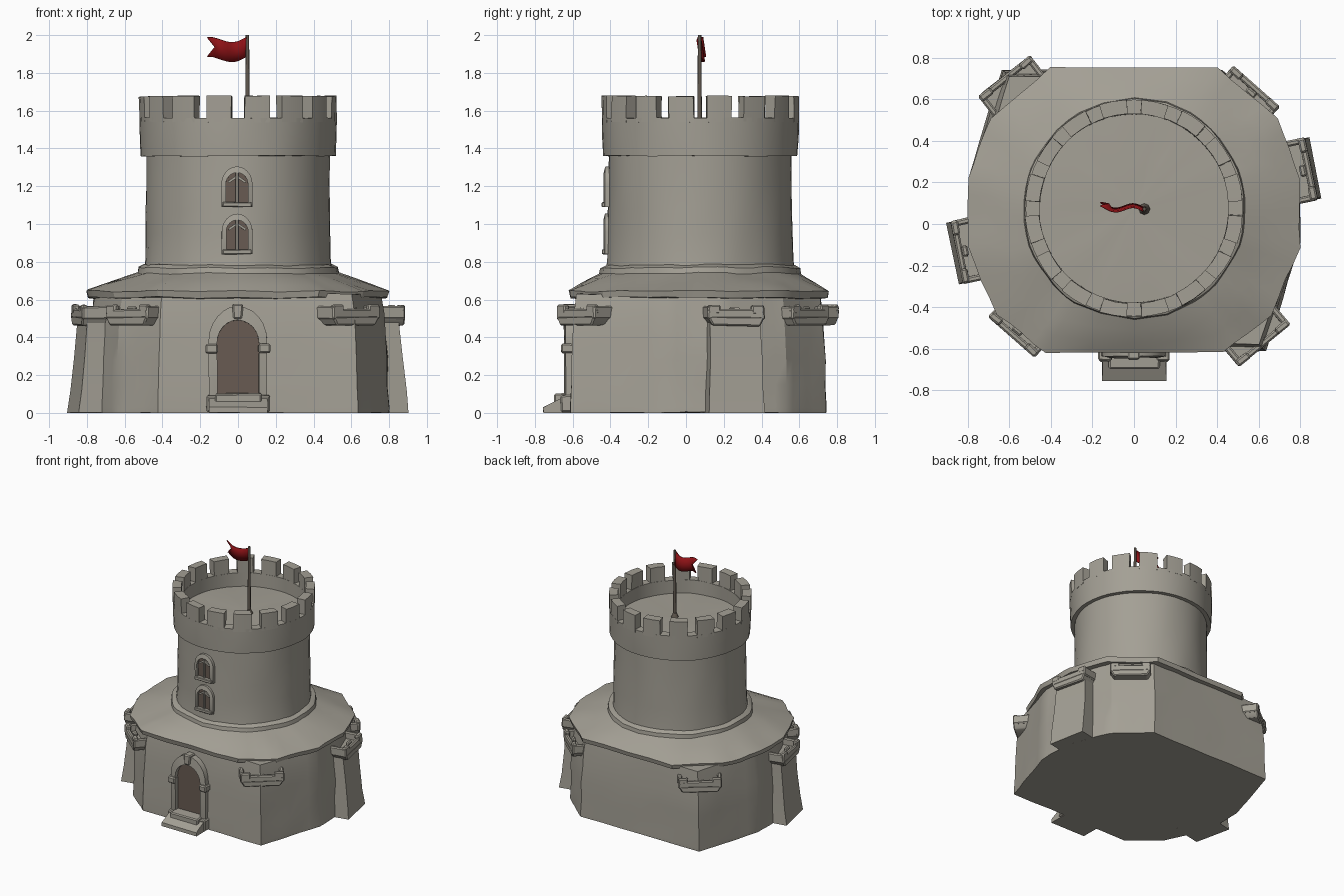
import bpy, bmesh, math
from mathutils import Vector, Matrix, noise

cube = bpy.data.objects.get("Cube")
if cube:
    bpy.data.objects.remove(cube)


def material(name, rgb):
    m = bpy.data.materials.new(name)
    m.use_nodes = True
    m.diffuse_color = (*rgb, 1)
    bsdf = m.node_tree.nodes["Principled BSDF"]
    bsdf.inputs["Base Color"].default_value = (*rgb, 1)
    bsdf.inputs["Roughness"].default_value = 0.9
    return m


STONE = material("stone", (0.37, 0.35, 0.30))
WOOD = material("brown wood", (0.14, 0.105, 0.085))
POLE = material("dark pole", (0.12, 0.10, 0.08))
RED = material("red cloth", (0.27, 0.006, 0.008))
CENTRE = Vector((0, 0.075, 0))


def finish(name, bm, mat, rough=0.0, angle=35, matrix=None):
    """Turn a bmesh into an object with a hand-hewn surface."""
    if matrix:
        bm.transform(matrix)
    bmesh.ops.recalc_face_normals(bm, faces=bm.faces)
    for v in bm.verts:
        p = v.co.copy()
        v.co += noise.noise_vector(p * 5) * rough + noise.noise_vector(p * 14) * rough * 0.4
        v.co.z = max(v.co.z, 0)
    mesh = bpy.data.meshes.new(name)
    bm.to_mesh(mesh)
    bm.free()
    mesh.materials.append(mat)
    ob = bpy.data.objects.new(name, mesh)
    bpy.context.collection.objects.link(ob)
    bpy.ops.object.select_all(action='DESELECT')
    ob.select_set(True)
    bpy.context.view_layer.objects.active = ob
    bpy.ops.object.shade_smooth_by_angle(angle=math.radians(angle))
    return ob


def loft(rings, caps=True):
    bm = bmesh.new()
    rows = [[bm.verts.new(p) for p in ring] for ring in rings]
    n = len(rows[0])
    for a, b in zip(rows, rows[1:]):
        for i in range(n):
            bm.faces.new((a[i], a[(i + 1) % n], b[(i + 1) % n], b[i]))
    if caps:
        bm.faces.new(rows[0])
        bm.faces.new(rows[-1])
    return bm


def circle(r, z, n=48):
    return [CENTRE + Vector((r * math.cos(t), r * math.sin(t), z))
            for t in (math.tau * i / n for i in range(n))]


def outline(corners, z, grow=1.0, cuts=6):
    pts = []
    for i, a in enumerate(corners):
        b = corners[(i + 1) % len(corners)]
        for k in range(cuts):
            p = Vector((*a, 0)).lerp(Vector((*b, 0)), k / cuts)
            p = CENTRE + (p - CENTRE) * grow
            pts.append(Vector((p.x, p.y, z)))
    return pts


def block(name, size, matrix, mat=STONE, rough=0.006, taper=1.0, bevel=0.008):
    """Bevelled block; taper narrows its bottom."""
    bm = bmesh.new()
    bmesh.ops.create_cube(bm, size=1)
    for v in bm.verts:
        k = taper if v.co.z < 0 else 1
        v.co = Vector((v.co.x * size[0] * k, v.co.y * size[1], v.co.z * size[2]))
    if bevel:
        bmesh.ops.bevel(bm, geom=bm.edges[:], offset=bevel, segments=1, affect='EDGES')
    return finish(name, bm, mat, rough, 30, matrix)


def at(x, y, z):
    return Matrix.Translation((x, y, z))


# Lower keep: two opposite sharp corners, two cut corners
wall = [(0.63, -0.605), (0.79, -0.1), (0.79, 0.2), (0.66, 0.53), (0.42, 0.735),
        (-0.63, 0.735), (-0.79, 0.22), (-0.79, -0.06), (-0.64, -0.42), (-0.42, -0.605)]
finish("lower_keep_wall", loft([outline(wall, z, g) for z, g in
       ((0, 1.01), (0.03, 1.01), (0.15, 1), (0.28, 1), (0.4, 0.99), (0.52, 0.98), (0.63, 0.96))]),
       STONE, 0.009, 28)

# Sloping roof between the eave and the round tower
half = [(0.43, -0.62), (0.66, -0.44), (0.80, -0.11), (0.80, 0.22), (0.69, 0.51), (0.40, 0.755)]
eave = half + [(-x, y) for x, y in reversed(half)]
edge = outline(eave, 0.645, cuts=4)


def roof_ring(r, z, t):
    ring = []
    for p in edge:
        d = Vector((p.x, p.y, 0)) - CENTRE
        q = CENTRE + d.normalized() * r
        q = Vector((p.x, p.y, 0)).lerp(q, t)
        ring.append(Vector((q.x, q.y, z)))
    return ring


finish("roof", loft([outline(eave, 0.605, 0.9, 4), outline(eave, 0.61, 0.99, 4), edge]
       + [roof_ring(0.535, z, t) for z, t in ((0.68, 0.33), (0.71, 0.66), (0.74, 1))]
       + [roof_ring(r, z, 1) for r, z in ((0.53, 0.77), (0.50, 0.785), (0.45, 0.785))]),
       STONE, 0.010, 28)

# Round tower, parapet and floor
finish("tower", loft([circle(r, z) for r, z in ((0.50, 0.74), (0.492, 0.82), (0.488, 0.95),
       (0.487, 1.08), (0.485, 1.22), (0.485, 1.40))]), STONE, 0.006)
finish("parapet", loft([circle(r, z) for r, z in ((0.44, 1.36), (0.515, 1.36), (0.52, 1.46),
       (0.522, 1.562), (0.455, 1.562), (0.455, 1.455), (0.25, 1.46), (0.03, 1.46))]), STONE, 0.005)

# Battlements
COUNT = 16
for i in range(COUNT):
    mid = math.tau * (i + 0.5) / COUNT - math.pi / 2
    bm = bmesh.new()
    rows = []
    for k in (-1, 0, 1):
        t = mid + k * 0.128
        d = Vector((math.cos(t), math.sin(t), 0))
        rows.append([bm.verts.new(CENTRE + d * r + Vector((0, 0, z)))
                     for r, z in ((0.457, 1.54), (0.522, 1.54), (0.524, 1.677), (0.457, 1.677))])
    for a, b in zip(rows, rows[1:]):
        for j in range(4):
            bm.faces.new((a[j], a[(j + 1) % 4], b[(j + 1) % 4], b[j]))
    bm.faces.new(rows[0])
    bm.faces.new(rows[-1])
    finish(f"merlon_{i + 1}", bm, STONE, 0.006, 30)


# Small balconies: local +y points outward, the origin is on the wall
def balcony(name, x, y, out, width, depth):
    m = at(x, y, 0) @ Matrix.Rotation(out - math.pi / 2, 4, 'Z')
    block(name + "_floor", (width, depth + 0.1, 0.05), m @ at(0, depth / 2 - 0.05, 0.487), taper=0.82)
    block(name + "_front", (width, 0.03, 0.05), m @ at(0, depth - 0.015, 0.525))
    for s in (-1, 1):
        block(name + "_side", (0.03, depth + 0.1, 0.07), m @ at(s * (width / 2 - 0.015), depth / 2 - 0.05, 0.53))
        block(name + "_post", (width * 0.22, 0.035, 0.05), m @ at(s * width * 0.38, depth - 0.017, 0.548))
    block(name + "_tooth", (width * 0.18, 0.03, 0.035), m @ at(0, depth - 0.04, 0.545))
    return m


for side in (1, -1):
    tag = "left" if side > 0 else "right"
    turn = 0 if side > 0 else math.pi
    # Sharp and cut corners
    cy = -0.51 if side > 0 else 0.635
    balcony(f"{tag}_sharp_corner_balcony", side * 0.565, cy, math.radians(-51) + turn, 0.32, 0.10)
    cy = 0.62 if side > 0 else -0.50
    balcony(f"{tag}_cut_corner_balcony", side * 0.55, cy, math.radians(48) + turn, 0.30, 0.06)
    # Side buttress, flaring toward the ground
    cy = 0.245 if side > 0 else -0.115
    m = balcony(f"{tag}_side_balcony", side * 0.75, cy, math.radians(12) + turn, 0.31, 0.105)
    bm = bmesh.new()
    rows = [[(-w, -0.12, z), (w, -0.12, z), (w, d, z), (-w, d, z)]
            for z, w, d in ((0, 0.15, 0.125), (0.12, 0.145, 0.11), (0.3, 0.14, 0.09), (0.48, 0.135, 0.075))]
    finish(f"{tag}_buttress", loft(rows), STONE, 0.008, 30, m)


# Arched openings facing the front
def arch(x, w, z0, spring, rise, y):
    top = [Vector((x + w * math.cos(t), y, spring + rise * math.sin(t)))
           for t in (math.pi * i / 12 for i in range(13))]
    return [Vector((x + w, y, z0))] + top + [Vector((x - w, y, z0))]


def panel(name, shape, front, back):
    finish(name, loft([arch(*shape, front), arch(*shape, back)]), WOOD)


def frame(name, inner, outer, front, back, rough):
    rings = [arch(*outer, back), arch(*outer, front + 0.008), arch(*inner, front), arch(*inner, back)]
    finish(name, loft(rings + rings[:1], caps=False), STONE, rough)


panel("door", (0, 0.12, 0.03, 0.37, 0.135), -0.612, -0.56)
frame("door_frame", (0, 0.11, 0.03, 0.37, 0.12), (0, 0.155, 0, 0.375, 0.19), -0.645, -0.55, 0.006)
block("door_keystone", (0.06, 0.07, 0.08), at(0, -0.62, 0.535), taper=0.75)
for s in (-1, 1):
    block("door_impost", (0.065, 0.08, 0.05), at(s * 0.14, -0.62, 0.34))
    block("door_footing", (0.07, 0.09, 0.09), at(s * 0.135, -0.62, 0.05))

# Entrance steps
block("upper_step", (0.25, 0.12, 0.10), at(0, -0.64, 0.055))
bm = loft([[(s, -0.58, 0), (s, -0.757, 0), (s, -0.757, 0.03), (s, -0.72, 0.05), (s, -0.64, 0.09),
            (s, -0.58, 0.09)] for s in (-0.155, 0.155)])
finish("lower_step", bm, STONE, 0.004, 25)

# Tower windows
for name, z in (("lower_window", 0.84), ("upper_window", 1.09)):
    panel(name + "_pane", (-0.005, 0.064, z + 0.02, z + 0.12, 0.07), -0.417, -0.38)
    frame(name + "_frame", (-0.005, 0.058, z + 0.02, z + 0.12, 0.062),
          (-0.005, 0.082, z, z + 0.12, 0.095), -0.436, -0.38, 0.003)
    block(name + "_mullion", (0.016, 0.03, 0.17), at(-0.005, -0.417, z + 0.10), rough=0.003, bevel=0.003)
    block(name + "_sill", (0.155, 0.05, 0.025), at(-0.005, -0.42, z + 0.013), rough=0.003, bevel=0.004)
    for s in (-1, 1):
        block(name + "_tracery", (0.05, 0.026, 0.012), at(-0.005 + s * 0.025, -0.416, z + 0.145)
              @ Matrix.Rotation(s * 0.6, 4, 'Y'), rough=0.002, bevel=0)

# Flagpole and swallow-tailed flag
bm = bmesh.new()
bmesh.ops.create_cone(bm, cap_ends=True, segments=8, radius1=0.013, radius2=0.009, depth=0.545)
finish("flagpole", bm, POLE, 0, 50, at(0.05, 0.072, 1.7275))
bm = bmesh.new()
bmesh.ops.create_cone(bm, cap_ends=True, segments=8, radius1=0.03, radius2=0.014, depth=0.04)
finish("flagpole_foot", bm, POLE, 0, 50, at(0.05, 0.072, 1.475))

bm = bmesh.new()
cols = []
for i in range(13):
    u = i / 12
    drop = 0.02 * math.sin(u * math.pi * 1.5) + 0.02 * u
    wave = 0.014 * math.sin(u * 7)
    notch = 0.04 * max(0, u - 0.7) / 0.3
    cols.append([bm.verts.new((0.045 - 0.205 * u + (notch if r == 1 else 0),
                               0.075 + 0.015 * u + wave + 0.008 * (r - 1),
                               1.99 - drop - 0.0525 * r)) for r in range(3)])
for a, b in zip(cols, cols[1:]):
    for r in range(2):
        bm.faces.new((a[r], b[r], b[r + 1], a[r + 1]))
flag = finish("flag", bm, RED, 0, 60)
thick = flag.modifiers.new("thickness", 'SOLIDIFY')
thick.thickness = 0.008
